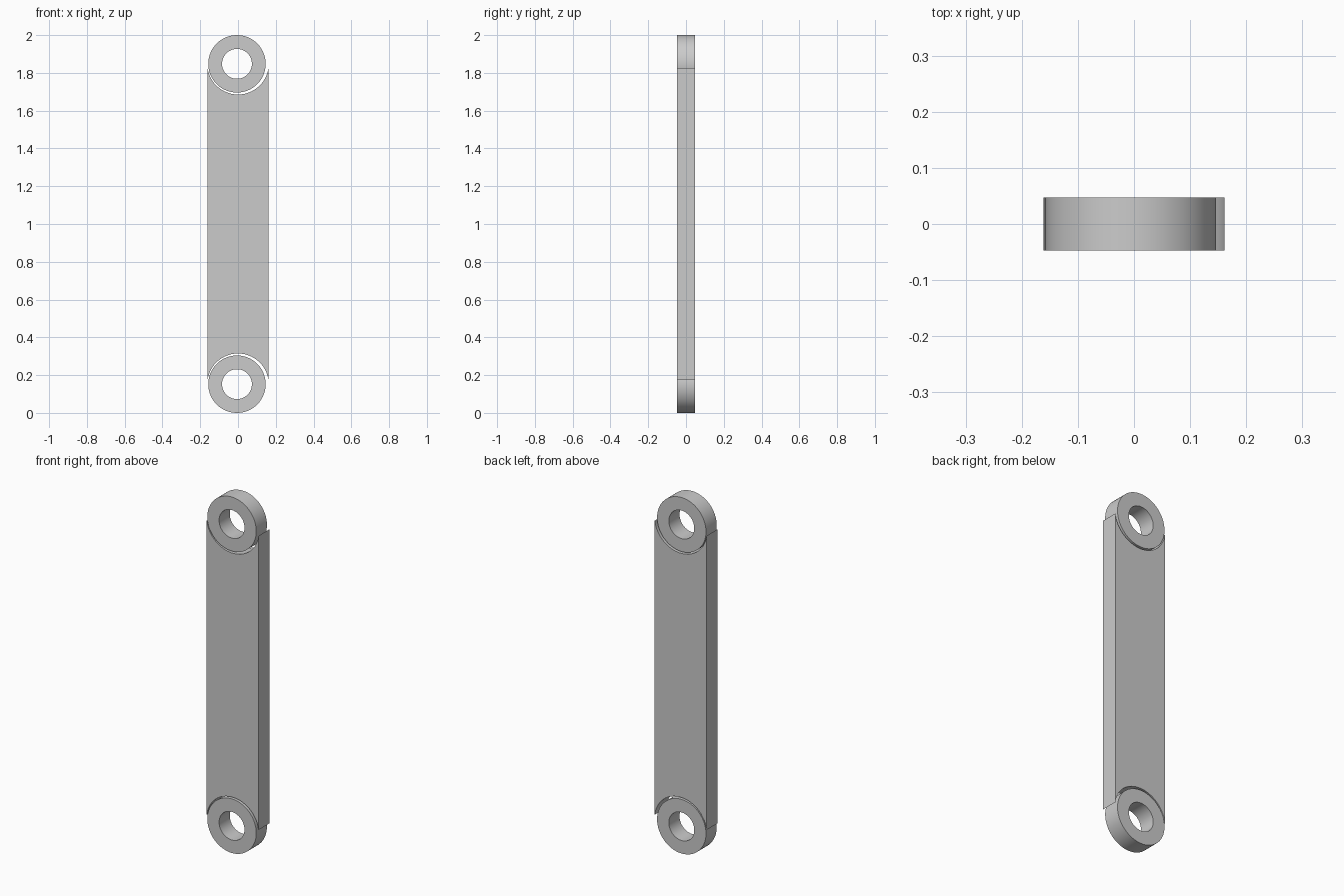
import bpy, bmesh
from math import pi, sin, cos, acos

if "Cube" in bpy.data.objects:
    bpy.data.objects.remove(bpy.data.objects["Cube"])

HALF = 0.0475          # half thickness along y
R_OUT, R_IN = 0.152, 0.079
RING_X = -0.0055
ENDS = {"lower": 0.152, "upper": 1.848}
N = 96


def finish(name, bm):
    bmesh.ops.recalc_face_normals(bm, faces=bm.faces)
    me = bpy.data.meshes.new(name)
    bm.to_mesh(me)
    bm.free()
    ob = bpy.data.objects.new(name, me)
    bpy.context.collection.objects.link(ob)
    bpy.ops.object.select_all(action='DESELECT')
    ob.select_set(True)
    bpy.context.view_layer.objects.active = ob
    bpy.ops.object.shade_smooth_by_angle(angle=pi / 6)
    return ob


def ring(name, z):
    # rectangular section swept around the y axis
    bm = bmesh.new()
    section = [(R_IN, -HALF), (R_OUT, -HALF), (R_OUT, HALF), (R_IN, HALF)]
    loops = []
    for i in range(N):
        a = 2 * pi * i / N
        loops.append([bm.verts.new((RING_X + r * cos(a), y, z + r * sin(a)))
                      for r, y in section])
    for i in range(N):
        p, q = loops[i], loops[(i + 1) % N]
        for k in range(4):
            m = (k + 1) % 4
            bm.faces.new((p[k], p[m], q[m], q[k]))
    return finish(name, bm)


def bar(name):
    # flat bar whose two ends are hollowed to cup the rings
    bm = bmesh.new()
    half_w, r = 0.161, 0.1625
    tip = acos(half_w / r)
    cols = []
    for i in range(49):
        a = pi + tip + (pi - 2 * tip) * i / 48
        x, dz = r * cos(a), r * sin(a)
        lo, hi = ENDS["lower"] - dz, ENDS["upper"] + dz
        cols.append([bm.verts.new((x, y, z)) for y, z in
                     ((-HALF, lo), (-HALF, hi), (HALF, hi), (HALF, lo))])
    for p, q in zip(cols, cols[1:]):
        for k in range(4):
            m = (k + 1) % 4
            bm.faces.new((p[k], p[m], q[m], q[k]))
    bm.faces.new(cols[0])
    bm.faces.new(cols[-1])
    return finish(name, bm)


# pivot rings at both ends
for end, z in ENDS.items():
    ring(end + "_ring", z)

# connecting bar
bar("link_bar")
